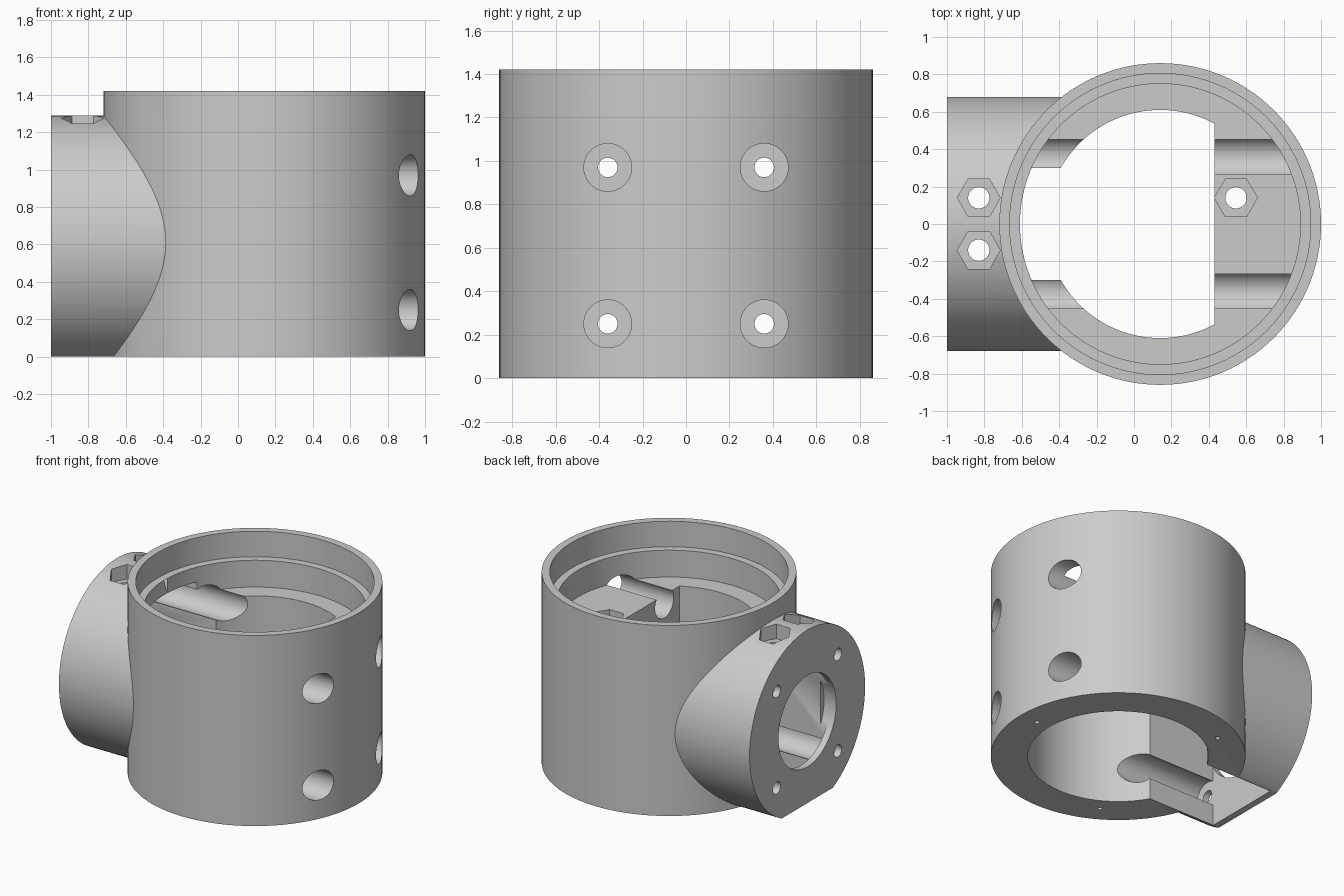
import bpy, bmesh, math
from mathutils import Matrix, Vector

cube = bpy.data.objects.get("Cube")
if cube:
    bpy.data.objects.remove(cube, do_unlink=True)

grey = bpy.data.materials.new("plain_grey")
grey.use_nodes = True
grey.diffuse_color = (0.6, 0.6, 0.6, 1)
grey.node_tree.nodes["Principled BSDF"].inputs["Base Color"].default_value = (0.6, 0.6, 0.6, 1)

CX = 0.14        # axis of the upright housing
SIDE_Z = 0.61    # axis height of the side tube
FLOOR = 1.03     # seat floor inside the housing


def make_object(name, bm):
    bmesh.ops.recalc_face_normals(bm, faces=bm.faces)
    mesh = bpy.data.meshes.new(name)
    bm.to_mesh(mesh)
    bm.free()
    mesh.materials.append(grey)
    obj = bpy.data.objects.new(name, mesh)
    bpy.context.collection.objects.link(obj)
    return obj


def rod(name, radius, start, end, sides=64):
    """Cylinder or prism between two points, first corner along x for upright ones."""
    start, end = Vector(start), Vector(end)
    direction = end - start
    turn = Vector((0, 0, 1)).rotation_difference(direction).to_matrix()
    bm = bmesh.new()
    ring = []
    for i in range(sides):
        a = math.tau * i / sides
        ring.append(bm.verts.new(start + turn @ Vector((radius * math.cos(a), radius * math.sin(a), 0))))
    base = bm.faces.new(ring)
    top = bmesh.ops.extrude_face_region(bm, geom=[base])["geom"]
    bmesh.ops.translate(bm, vec=direction, verts=[v for v in top if isinstance(v, bmesh.types.BMVert)])
    return make_object(name, bm)


def box(name, low, high):
    low, high = Vector(low), Vector(high)
    bm = bmesh.new()
    bmesh.ops.create_cube(bm, size=1, matrix=Matrix.Translation((low + high) / 2)
                          @ Matrix.Diagonal((*(high - low), 1)))
    return make_object(name, bm)


def combine(target, other, operation="DIFFERENCE"):
    mod = target.modifiers.new(other.name, "BOOLEAN")
    mod.operation = operation
    mod.solver = "EXACT"
    mod.object = other
    other.hide_render = True
    bpy.context.view_layer.objects.active = target
    bpy.ops.object.modifier_apply(modifier=mod.name)
    bpy.data.objects.remove(other, do_unlink=True)


# Upright housing joined with the side tube, trimmed flat underneath
body = rod("tee_housing", 0.86, (CX, 0, -0.2), (CX, 0, 1.42), 128)
combine(body, rod("side_tube", 0.68, (-1, 0, SIDE_Z), (0, 0, SIDE_Z), 128), "UNION")
combine(body, box("ground_trim", (-2, -2, -1), (2, 2, 0)))

# Stepped recess in the top
combine(body, rod("rim_recess", 0.805, (CX, 0, 1.23), (CX, 0, 1.6), 128))
combine(body, rod("seat_recess", 0.75, (CX, 0, FLOOR), (CX, 0, 1.5), 128))

# Main bore, leaving a flat-faced mounting block on one side
bore = rod("main_bore", 0.61, (CX, 0, -0.2), (CX, 0, 1.1), 128)
combine(bore, box("mounting_block", (0.43, -1, 0.55), (2, 1, 2)))
combine(body, bore)

# Slot running into the side tube, and the opening in its end plate
combine(body, box("slot", (-0.95, -0.3, -0.2), (0, 0.3, 1.12)))
combine(body, rod("end_opening", 0.34, (-1.2, 0, SIDE_Z), (-0.9, 0, SIDE_Z)))

for y in (-0.36, 0.36):
    # Long screw channels with small holes through the end plate
    for z in (0.25, 0.97):
        combine(body, rod("screw_channel", 0.11, (-0.95, y, z), (1.3, y, z), 48))
        combine(body, rod("screw_hole", 0.045, (-1.2, y, z), (-0.9, y, z), 32))

for y in (-0.14, 0.14):
    # Hexagonal nut pockets over upright bolt holes
    for x, floor in ((-0.83, 1.18), (0.545, 0.93)):
        combine(body, rod("nut_pocket", 0.115, (x, y, floor), (x, y, floor + 0.2), 6))
        combine(body, rod("bolt_hole", 0.057, (x, y, -0.2), (x, y, floor + 0.1), 32))

# Three small pilot holes in the underside
for i in range(3):
    a = math.tau * i / 3
    x, y = CX + 0.715 * math.cos(a), 0.715 * math.sin(a)
    combine(body, rod("pilot_hole", 0.016, (x, y, -0.1), (x, y, 0.12), 16))

# Smooth round walls, crisp edges
bpy.ops.object.select_all(action="DESELECT")
body.select_set(True)
bpy.context.view_layer.objects.active = body
bpy.ops.object.shade_smooth_by_angle(angle=math.radians(30))
